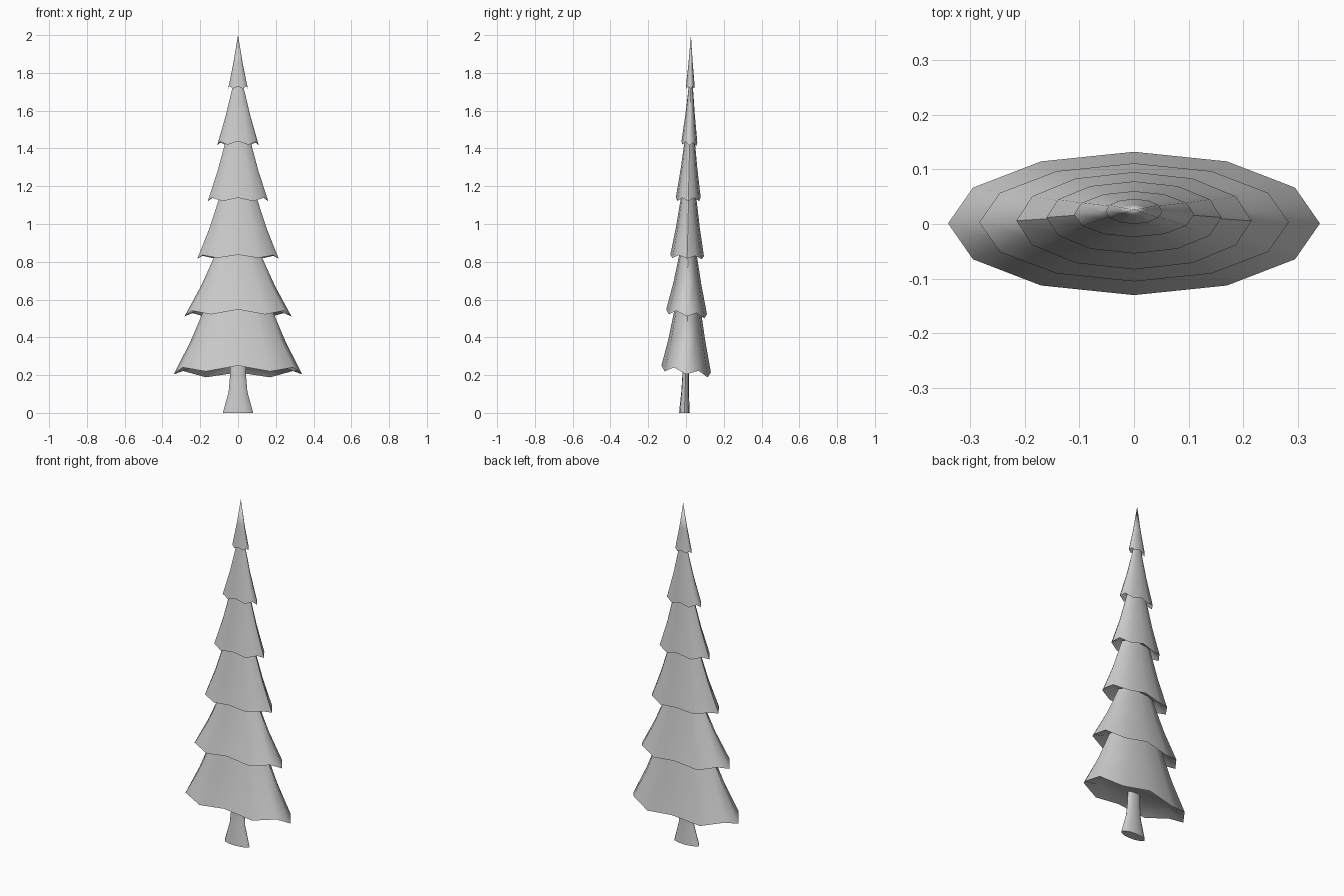
import bpy, bmesh
from math import sin, cos, radians, pi

cube = bpy.data.objects.get("Cube")
if cube:
    bpy.data.objects.remove(cube, do_unlink=True)

SIDES = 12

grey = bpy.data.materials.new("plain grey")
grey.use_nodes = True
grey.diffuse_color = (0.6, 0.6, 0.6, 1)
grey.node_tree.nodes["Principled BSDF"].inputs["Base Color"].default_value = (0.6, 0.6, 0.6, 1)


def loft(name, rings, wave=None):
    """Skin a stack of oval rings (rx, ry, y centre, z); wave(angle, ring) offsets z."""
    bm = bmesh.new()
    loops = []
    for i, (rx, ry, yc, z) in enumerate(rings):
        if rx == 0:
            loops.append([bm.verts.new((0, yc, z))] * SIDES)
            continue
        loop = []
        for k in range(SIDES):
            a = 2 * pi * k / SIDES
            dz = wave(a, i) if wave else 0
            loop.append(bm.verts.new((rx * cos(a), yc + ry * sin(a), z + dz)))
        loops.append(loop)
    for low, high in zip(loops, loops[1:]):
        for k in range(SIDES):
            n = (k + 1) % SIDES
            quad = [low[k], low[n], high[n], high[k]]
            bm.faces.new(list(dict.fromkeys(quad)))
    # Close any open end
    for loop in (loops[0], loops[-1]):
        if loop[0] is not loop[1]:
            bm.faces.new(loop)
    bmesh.ops.recalc_face_normals(bm, faces=bm.faces)
    mesh = bpy.data.meshes.new(name)
    bm.to_mesh(mesh)
    bm.free()
    mesh.materials.append(grey)
    obj = bpy.data.objects.new(name, mesh)
    bpy.context.collection.objects.link(obj)
    bpy.ops.object.select_all(action="DESELECT")
    obj.select_set(True)
    bpy.context.view_layer.objects.active = obj
    bpy.ops.object.shade_smooth_by_angle(angle=radians(50))
    return obj


# Flared trunk
loft("trunk", [(0.08, 0.028, -0.008, 0.0), (0.075, 0.027, -0.008, 0.02),
               (0.05, 0.02, -0.005, 0.11), (0.042, 0.017, -0.002, 0.2),
               (0.04, 0.016, 0.0, 0.4)])

# Branch tiers: rx, ry, y centre, rim z, top rx, top z, scallop depth, tilt
tiers = [
    (0.34, 0.131, 0.001, 0.218, 0.17, 0.57, 0.014, 0.018),
    (0.283, 0.108, 0.003, 0.523, 0.115, 0.85, 0.012, 0.012),
    (0.215, 0.089, 0.006, 0.825, 0.095, 1.15, 0.008, 0.004),
    (0.16, 0.066, 0.012, 1.13, 0.06, 1.46, 0.009, 0.0),
    (0.11, 0.042, 0.018, 1.425, 0.023, 1.75, 0.009, 0.004),
    (0.052, 0.023, 0.023, 1.723, 0.0, 2.0, 0.006, 0.0),
]
for n, (rx, ry, yc, z, top, ztop, depth, tilt) in enumerate(tiers):
    ratio = ry / rx
    lean = 0.008 if n < 5 else 0.003

    def rim(a, i):
        # Scalloped, slightly tilted rim that fades out up the tier
        fade = (0, 1, 0.4, 0)[i]
        return fade * (-depth * cos(6 * a) - tilt * sin(a))

    mid = rx + (top - rx) * 0.52
    loft("branch_tier_%d" % (n + 1), [
        (rx * 0.7, ry * 0.7, yc, z + 0.035),
        (rx, ry, yc, z),
        (mid, mid * ratio, yc + lean / 2, z + (ztop - z) * 0.47),
        (top, top * ratio, yc + lean, ztop),
    ], rim)
